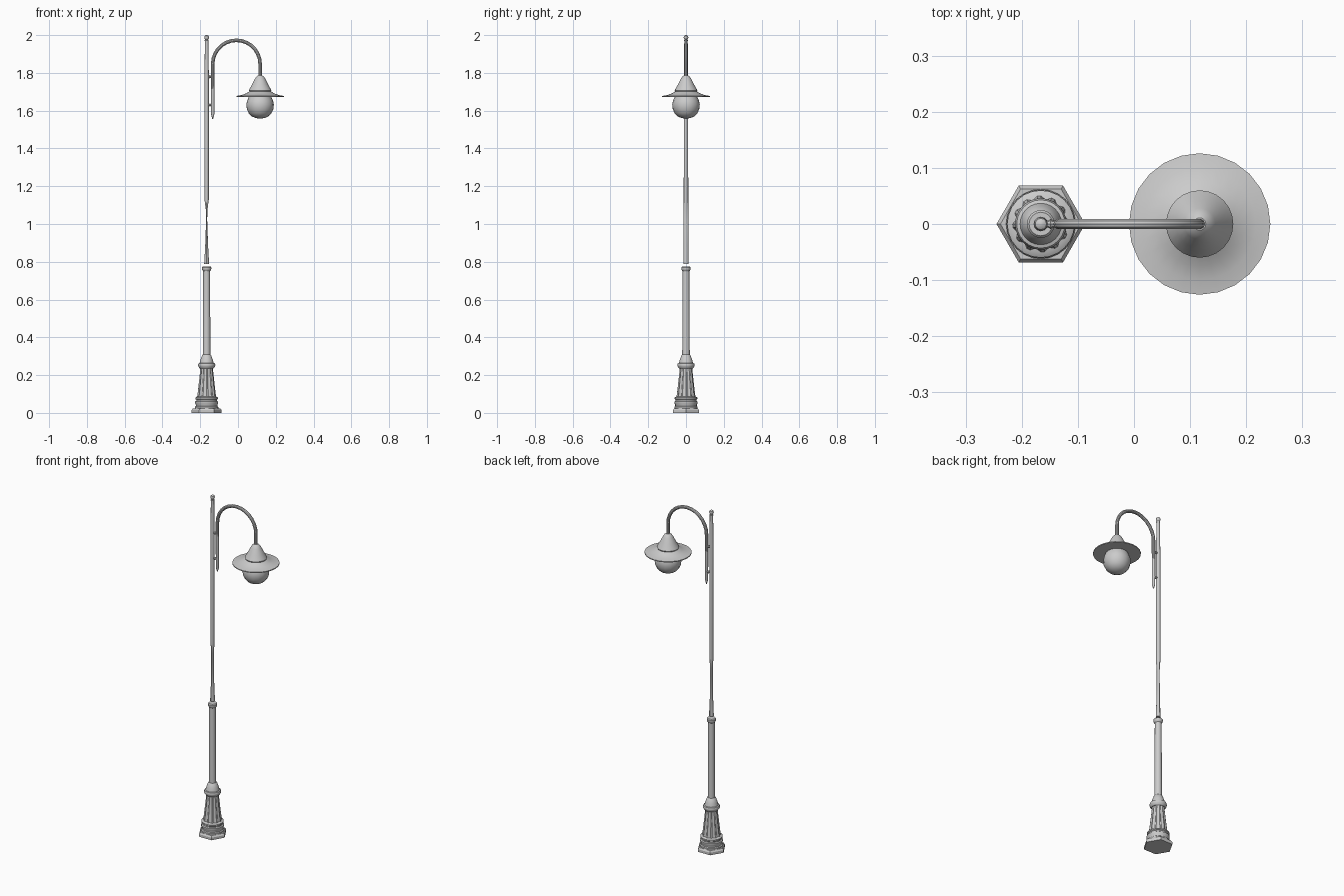
import bpy, bmesh, math
from mathutils import Vector

if "Cube" in bpy.data.objects:
    bpy.data.objects.remove(bpy.data.objects["Cube"])

POLE_X, LAMP_X = -0.166, 0.117


def finish(bm, name, angle=35):
    bmesh.ops.recalc_face_normals(bm, faces=bm.faces)
    me = bpy.data.meshes.new(name)
    bm.to_mesh(me)
    bm.free()
    if angle:
        me.shade_smooth()
        me.set_sharp_from_angle(angle=math.radians(angle))
    ob = bpy.data.objects.new(name, me)
    bpy.context.collection.objects.link(ob)
    return ob


def loft(bm, rings):
    """Skin rings of points and cap both ends."""
    vs = [[bm.verts.new(p) for p in r] for r in rings]
    n = len(vs[0])
    for a, b in zip(vs, vs[1:]):
        for i in range(n):
            j = (i + 1) % n
            bm.faces.new((a[i], a[j], b[j], b[i]))
    bm.faces.new(vs[0][::-1])
    bm.faces.new(vs[-1])


def lathe(name, x, profile, sides, angle=35, flute=0.0, squash=None):
    """Revolve (radius, z) pairs; flute alternates the radius, squash narrows x."""
    bm = bmesh.new()
    rings = []
    for k, (r, z) in enumerate(profile):
        s = squash[k] if squash else 1
        ring = []
        for i in range(sides):
            a = 2 * math.pi * i / sides
            q = r * (1 - flute if i % 4 in (2, 3) else 1)
            ring.append((x + q * s * math.cos(a), q * math.sin(a), z))
        rings.append(ring)
    loft(bm, rings)
    return finish(bm, name, angle)


def tube(name, path, sides):
    """Tube along (x, z, radius) points in the xz plane."""
    bm = bmesh.new()
    pts = [Vector((p[0], 0, p[1])) for p in path]
    rings = []
    for i, p in enumerate(pts):
        t = (pts[min(i + 1, len(pts) - 1)] - pts[max(i - 1, 0)]).normalized()
        side = Vector((0, 1, 0))
        nrm = side.cross(t)
        r = path[i][2]
        rings.append([p + r * (nrm * math.cos(a) + side * math.sin(a))
                      for a in (2 * math.pi * k / sides for k in range(sides))])
    loft(bm, rings)
    return finish(bm, name)


# Hexagonal foot
lathe("hex_foot", POLE_X, [(0.079, 0), (0.079, 0.015), (0.072, 0.024)], 6, angle=0)

# Stacked base mouldings
lathe("base_mouldings", POLE_X, [
    (0.062, 0.022), (0.062, 0.032), (0.057, 0.036), (0.057, 0.044),
    (0.061, 0.050), (0.061, 0.060), (0.055, 0.064), (0.055, 0.070),
    (0.060, 0.074), (0.060, 0.081), (0.050, 0.087)], 24)

# Fluted tapering pedestal
lathe("fluted_pedestal", POLE_X, [
    (0.051, 0.082), (0.048, 0.10), (0.040, 0.17), (0.034, 0.225), (0.034, 0.25)],
    48, flute=0.09)

# Pedestal cap and lower column with its collar
lathe("pedestal_cap", POLE_X, [
    (0.036, 0.235), (0.044, 0.245), (0.046, 0.254), (0.043, 0.262),
    (0.037, 0.264), (0.033, 0.28), (0.024, 0.305), (0.018, 0.31)], 24)
lathe("lower_column", POLE_X, [(0.020, 0.30), (0.018, 0.755)], 16)
lathe("column_collar", POLE_X, [
    (0.018, 0.75), (0.023, 0.756), (0.025, 0.764), (0.025, 0.770), (0.021, 0.775)], 16)

# Upper pole, pinched flat partway up
lathe("upper_pole", POLE_X, [
    (0.013, 0.787), (0.012, 0.89), (0.012, 1.02), (0.012, 1.07),
    (0.012, 1.13), (0.0115, 1.79), (0.009, 1.975)], 12,
    squash=[1, 0.62, 0.25, 0.3, 0.95, 1, 1])

# Ball finial
lathe("finial", POLE_X, [
    (0.010, 1.968), (0.011, 1.972), (0.007, 1.976), (0.010, 1.980),
    (0.0125, 1.987), (0.010, 1.996), (0.004, 2.0)], 12)

# Curved arm with pointed lower tip
cx, cz, R = -0.0085, 1.847, 0.1255
arm = [(cx - R, 1.556, 0.002), (cx - R, 1.582, 0.009)]
arm += [(cx - R * math.cos(math.pi * i / 14), cz + R * math.sin(math.pi * i / 14), 0.0095)
        for i in range(15)]
arm += [(cx + R, 1.76, 0.0095)]
tube("curved_arm", arm, 10)

# Small brackets tying the arm to the pole
for i, z in enumerate((1.63, 1.78)):
    tube("arm_bracket_%d" % (i + 1), [
        (POLE_X + 0.005, z, 0.006), (-0.153, z, 0.006), (-0.149, z, 0.009),
        (-0.145, z, 0.006), (-0.136, z, 0.006)], 8)

# Lamp shade: cone hood flaring into a wide thin brim
lathe("lamp_shade", LAMP_X, [
    (0.011, 1.787), (0.020, 1.780), (0.028, 1.768), (0.043, 1.738),
    (0.060, 1.708), (0.057, 1.702), (0.075, 1.691), (0.100, 1.682),
    (0.126, 1.678), (0.126, 1.673), (0.052, 1.673)], 24)

# Glass globe, egg-shaped towards the shade
lathe("globe", LAMP_X, [
    (0.052, 1.69), (0.060, 1.672), (0.069, 1.652), (0.073, 1.632), (0.070, 1.608),
    (0.060, 1.586), (0.044, 1.570), (0.024, 1.561), (0.004, 1.558)], 16)
